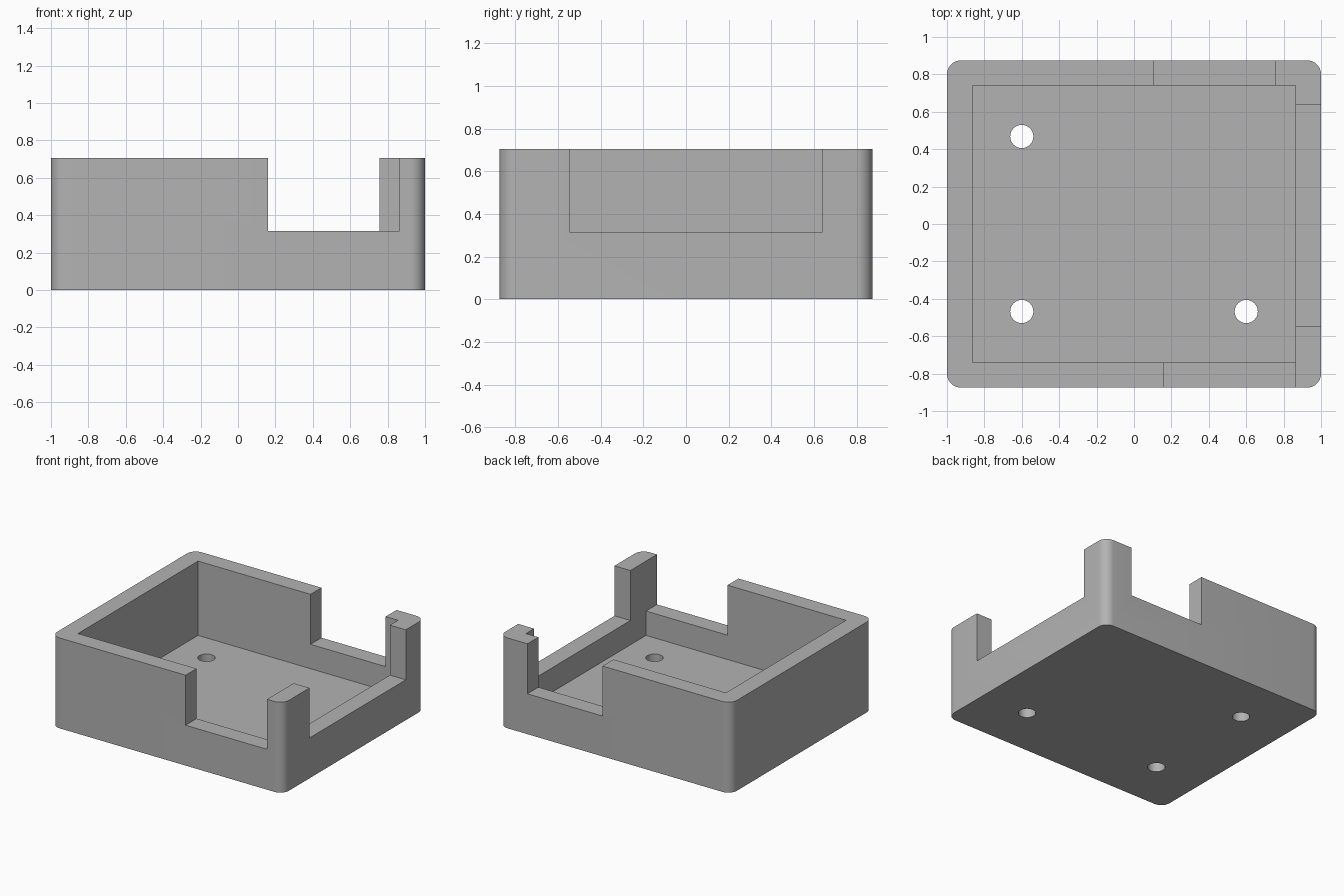
import bpy, bmesh, math

if "Cube" in bpy.data.objects:
    bpy.data.objects.remove(bpy.data.objects["Cube"])

HX, HY, H = 1.0, 0.875, 0.705      # half width, half depth, height
IX, IY, FLOOR = 0.863, 0.74, 0.125  # cavity half sizes and floor height
SILL = 0.315                        # bottom of the wall notches
TOP = H + 0.1

grey = bpy.data.materials.new("grey plastic")
grey.diffuse_color = (0.45, 0.45, 0.45, 1)
grey.use_nodes = True
grey.node_tree.nodes["Principled BSDF"].inputs["Base Color"].default_value = grey.diffuse_color


def make_object(name, bm):
    bmesh.ops.recalc_face_normals(bm, faces=bm.faces)
    mesh = bpy.data.meshes.new(name)
    bm.to_mesh(mesh)
    bm.free()
    mesh.materials.append(grey)
    ob = bpy.data.objects.new(name, mesh)
    bpy.context.collection.objects.link(ob)
    return ob


def prism(name, outline, z0, z1):
    bm = bmesh.new()
    face = bm.faces.new([bm.verts.new((x, y, z0)) for x, y in outline])
    ext = bmesh.ops.extrude_face_region(bm, geom=[face])
    for v in ext["geom"]:
        if isinstance(v, bmesh.types.BMVert):
            v.co.z = z1
    return make_object(name, bm)


def rect(x0, x1, y0, y1):
    return [(x0, y0), (x1, y0), (x1, y1), (x0, y1)]


def arc(cx, cy, r, a0, a1, n):
    return [(cx + r * math.cos(a0 + (a1 - a0) * i / n),
             cy + r * math.sin(a0 + (a1 - a0) * i / n)) for i in range(n + 1)]


# Outer block with rounded upright corners
R = 0.075
outline = []
for k, (sx, sy) in enumerate([(1, 1), (-1, 1), (-1, -1), (1, -1)]):
    outline += arc(sx * (HX - R), sy * (HY - R), R,
                   k * math.pi / 2, (k + 1) * math.pi / 2, 10)
tray = prism("open_tray", outline, 0, H)

# Cavity, three wall notches and three floor holes
cutters = [
    prism("cavity_cutter", rect(-IX, IX, -IY, IY), FLOOR, TOP),
    prism("front_notch_cutter", rect(0.16, IX, -1.0, -0.6), SILL, TOP),
    prism("back_notch_cutter", rect(0.108, 0.756, 0.6, 1.0), SILL, TOP),
    prism("right_notch_cutter", rect(0.7, 1.2, -0.547, 0.64), SILL, TOP),
]
for x, y in [(-0.6, 0.468), (-0.6, -0.468), (0.6, -0.468)]:
    circle = arc(x, y, 0.062, 0, 2 * math.pi, 32)[:-1]
    cutters.append(prism("screw_hole_cutter", circle, -0.1, 0.25))

bpy.context.view_layer.objects.active = tray
tray.select_set(True)
for c in cutters:
    mod = tray.modifiers.new(c.name, 'BOOLEAN')
    mod.operation = 'DIFFERENCE'
    mod.solver = 'EXACT'
    mod.object = c
    bpy.ops.object.modifier_apply(modifier=mod.name)
    bpy.data.objects.remove(c)

# Smooth only the rounded corners and holes
bpy.ops.object.shade_smooth_by_angle(angle=math.radians(30))
